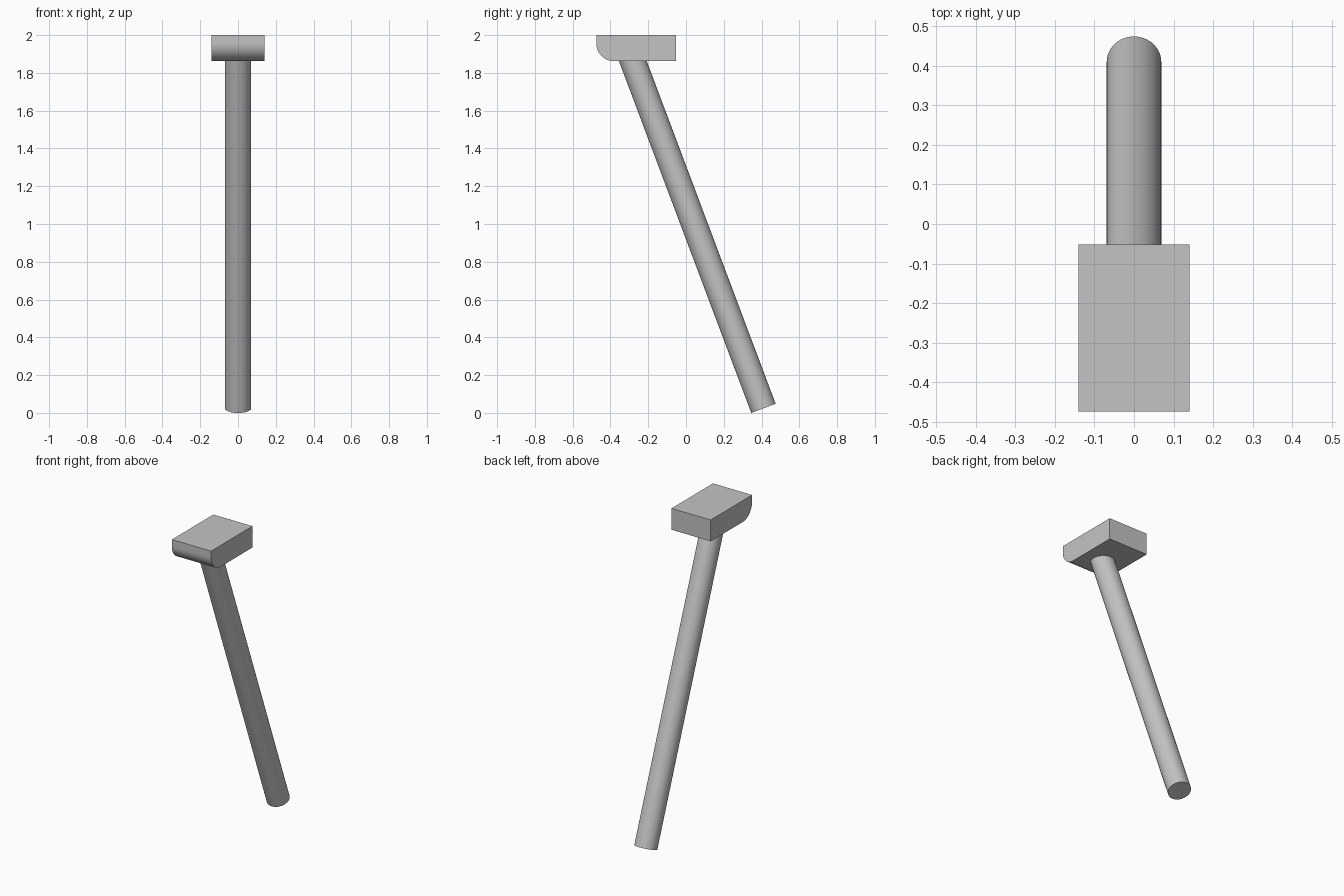
import bpy, bmesh, math
from mathutils import Vector

cube = bpy.data.objects.get("Cube")
if cube:
    bpy.data.objects.remove(cube, do_unlink=True)

grey = bpy.data.materials.new("light grey")
grey.use_nodes = True
colour = (0.55, 0.55, 0.55, 1)
grey.diffuse_color = colour
grey.node_tree.nodes["Principled BSDF"].inputs["Base Color"].default_value = colour


def finish(obj, name):
    obj.name = name
    obj.data.materials.append(grey)
    bpy.ops.object.select_all(action="DESELECT")
    obj.select_set(True)
    bpy.context.view_layer.objects.active = obj
    bpy.ops.object.shade_smooth_by_angle(angle=math.radians(30))


# Leaning round post, its foot cut square to its axis
foot = Vector((0, 0.41, 0.024))
tip = Vector((0, -0.305, 1.925))
axis = tip - foot
bpy.ops.mesh.primitive_cylinder_add(
    vertices=64, radius=0.069, depth=axis.length, location=(foot + tip) / 2,
    rotation=axis.to_track_quat("Z", "Y").to_euler())
finish(bpy.context.object, "post")

# Block head with a rounded lower front edge, extruded from its side profile
front, back, low, high, half, r = -0.475, -0.052, 1.862, 2.0, 0.14, 0.095
profile = [(back, low), (back, high), (front, high)]
for i in range(17):
    a = math.pi + i / 16 * math.pi / 2
    profile.append((front + r + r * math.cos(a), low + r + r * math.sin(a)))
bm = bmesh.new()
side = bm.faces.new([bm.verts.new((-half, y, z)) for y, z in profile])
sweep = bmesh.ops.extrude_face_region(bm, geom=[side])
moved = [v for v in sweep["geom"] if isinstance(v, bmesh.types.BMVert)]
bmesh.ops.translate(bm, verts=moved, vec=(2 * half, 0, 0))
if not any(len(f.verts) > 4 and f.calc_center_median().x < 0 for f in bm.faces):
    bm.faces.new([v for v in bm.verts if v.co.x < 0])
bmesh.ops.recalc_face_normals(bm, faces=bm.faces)
mesh = bpy.data.meshes.new("head")
bm.to_mesh(mesh)
bm.free()
head = bpy.data.objects.new("head", mesh)
bpy.context.collection.objects.link(head)
finish(head, "head")
